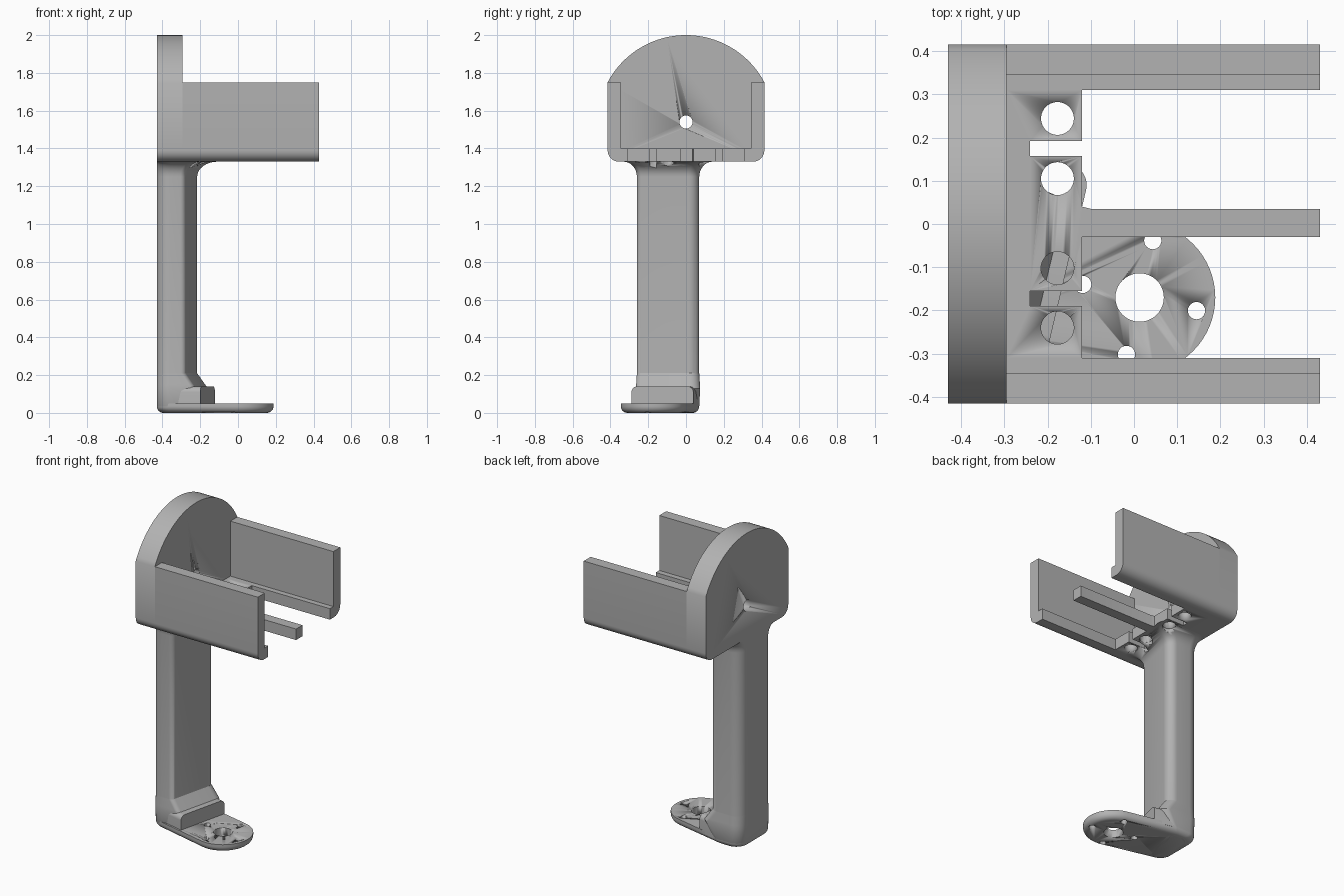
import bpy, bmesh, math
from mathutils import Vector

if "Cube" in bpy.data.objects:
    bpy.data.objects.remove(bpy.data.objects["Cube"])

grey = bpy.data.materials.new("plain grey")
grey.diffuse_color = (0.45, 0.45, 0.45, 1)
grey.use_nodes = True
grey.node_tree.nodes["Principled BSDF"].inputs["Base Color"].default_value = grey.diffuse_color


def finish(name, bm, smooth=True):
    bmesh.ops.recalc_face_normals(bm, faces=bm.faces)
    me = bpy.data.meshes.new(name)
    bm.to_mesh(me)
    bm.free()
    ob = bpy.data.objects.new(name, me)
    bpy.context.collection.objects.link(ob)
    me.materials.append(grey)
    if smooth:
        bpy.ops.object.select_all(action='DESELECT')
        bpy.context.view_layer.objects.active = ob
        ob.select_set(True)
        bpy.ops.object.shade_smooth_by_angle(angle=math.radians(30))
    return ob


def prism(name, pts, place, a, b):
    """Extrude a 2D outline; place(p, q, t) maps it into space."""
    bm = bmesh.new()
    lo, hi = [[bm.verts.new(place(p, q, t)) for p, q in pts] for t in (a, b)]
    n = len(pts)
    bm.faces.new(lo)
    bm.faces.new(hi)
    for i in range(n):
        bm.faces.new((lo[i], lo[(i + 1) % n], hi[(i + 1) % n], hi[i]))
    return finish(name, bm)


def along_x(y, z, x):
    return (x, y, z)


def along_z(x, y, z):
    return (x, y, z)


def arc(cx, cy, r, a0, a1, n):
    return [(cx + r * math.cos(math.radians(a0 + (a1 - a0) * i / n)),
             cy + r * math.sin(math.radians(a0 + (a1 - a0) * i / n))) for i in range(n + 1)]


def circle(cx, cy, r, n=40):
    return arc(cx, cy, r, 0, 360, n)[:-1]


def rounded(corners, radii, n=8):
    """Round the corners of a convex outline with tangent arcs."""
    out = []
    for i, c in enumerate(corners):
        c = Vector(c)
        d0 = (Vector(corners[i - 1]) - c).normalized()
        d1 = (Vector(corners[(i + 1) % len(corners)]) - c).normalized()
        half = d0.angle(d1) / 2
        r = radii[i]
        mid = c + (d0 + d1).normalized() * (r / math.sin(half))
        p0 = c + d0 * (r / math.tan(half)) - mid
        p1 = c + d1 * (r / math.tan(half)) - mid
        sweep = p0.angle_signed(p1)
        for k in range(n + 1):
            t = -sweep * k / n
            out.append((mid.x + p0.x * math.cos(t) - p0.y * math.sin(t),
                        mid.y + p0.x * math.sin(t) + p0.y * math.cos(t)))
    return out


def cut(ob, cutters):
    for c in cutters:
        c.hide_render = True
        c.hide_viewport = True
        m = ob.modifiers.new("hole", 'BOOLEAN')
        m.operation = 'DIFFERENCE'
        m.solver = 'EXACT'
        m.object = c


# Arched back plate with a centre hole
half = 0.415
rise = 0.25
R = (half ** 2 + rise ** 2) / (2 * rise)
a = math.degrees(math.asin(half / R))
outline = arc(0, 2 - R, R, 90 - a, 90 + a, 40)
outline += arc(-half + 0.06, 1.39, 0.06, 180, 270, 8) + arc(half - 0.06, 1.39, 0.06, 270, 360, 8)
plate = prism("back_plate", outline, along_x, -0.43, -0.295)
cut(plate, [prism("plate_hole_cutter", circle(0, 1.54, 0.035), along_x, -0.6, 0)])

# Side walls with an inner bottom lip
for side, s in (("front", -1), ("rear", 1)):
    prof = [(0.31, 1.33)] + arc(half - 0.06, 1.39, 0.06, 270, 360, 8)
    prof += [(half, 1.75), (0.345, 1.75), (0.345, 1.40), (0.31, 1.40)]
    prism(side + "_wall", [(s * y, z) for y, z in prof], along_x, -0.295, 0.43)

# Slotted floor with the middle bar
f, sl = -0.12, -0.24
floor = prism("cradle_floor", [
    (-0.295, -0.31), (f, -0.31), (f, -0.19), (sl, -0.19), (sl, -0.155), (f, -0.155),
    (f, -0.03), (0.43, -0.03), (0.43, 0.035), (-0.1, 0.035), (f, 0.04),
    (f, 0.157), (sl, 0.157), (sl, 0.192), (f, 0.192), (f, 0.31), (-0.295, 0.31)],
    along_z, 1.33, 1.40)
screw_cutters = [prism("screw_hole_cutter", circle(-0.177, y, 0.038), along_z, 1.2, 1.5)
                 for y in (0.244, 0.105, -0.102, -0.24)]
cut(floor, screw_cutters)


# Column section: flat back, slanted front face, offset by o
def section(o, front, side):
    def fx(y):
        return -0.21 + 0.24 * (y - 0.04) + front
    y0, y1 = -0.26 - side, 0.07 + side
    x0 = -0.43 + o
    return rounded([(x0, y0), (fx(y0), y0), (fx(y1), y1), (x0, y1)], [0.07, 0.03, 0.05, 0.07])


# Column lofted through a bottom blend and a flared top
levels = [(0.0, 0.03, -0.03, -0.03), (0.012, 0.01, -0.01, -0.01), (0.035, 0, 0, 0),
          (0.13, 0, 0.055, 0.005)]
for i in range(1, 7):
    t = math.radians(15 * i)
    levels.append((0.13 + 0.08 * math.sin(t), 0, 0.055 * (1 - math.sin(t)), 0.005 * (1 - math.sin(t))))
for i in range(0, 9):
    t = math.radians(90 * i / 8)
    k = 1 - math.cos(t)
    levels.append((1.25 + 0.08 * math.sin(t), 0, 0.09 * k, 0.07 * k))
bm = bmesh.new()
rings = [[bm.verts.new((x, y, z)) for x, y in section(o, fr, sd)] for z, o, fr, sd in levels]
bm.faces.new(rings[0])
bm.faces.new(rings[-1])
for lo, hi in zip(rings, rings[1:]):
    for i in range(len(lo)):
        j = (i + 1) % len(lo)
        bm.faces.new((lo[i], lo[j], hi[j], hi[i]))
column = finish("column", bm)
slot = prism("slot_cutter", [(sl, -0.19), (0, -0.19), (0, -0.155), (sl, -0.155)], along_z, 1.2, 1.5)
cut(column, screw_cutters + [slot])

# Foot plate: round pad blended into the column base, bottom edge rounded
pad = (0.013, -0.17)
bm = bmesh.new()
for i in range(7):
    t = math.radians(15 * i)
    o, z = 0.035 * (1 - math.sin(t)), 0.035 * (1 - math.cos(t))
    for x, y in circle(*pad, 0.175 - o, 64) + section(o, -o, -o):
        bm.verts.new((x, y, z))
for x, y in circle(*pad, 0.175, 64) + section(0, 0, 0):
    bm.verts.new((x, y, 0.05))
res = bmesh.ops.convex_hull(bm, input=bm.verts)
bmesh.ops.delete(bm, geom=[v for v in bm.verts if not v.link_faces], context='VERTS')
bmesh.ops.dissolve_limit(bm, angle_limit=0.01, verts=bm.verts, edges=bm.edges)
foot = finish("foot_plate", bm)
holes = [prism("pad_hole_cutter", circle(*pad, 0.056), along_z, -0.1, 0.2)]
for k in range(4):
    t = math.radians(-13 + 90 * k)
    holes.append(prism("pad_screw_cutter", circle(pad[0] + 0.135 * math.cos(t), pad[1] + 0.135 * math.sin(t),
                                                  0.02, 24), along_z, -0.1, 0.2))
cut(foot, holes)

# Step block where the column meets the foot
u = Vector((0.974, -0.23))
v = Vector((0.23, 0.974))


def along_u(w, z, t):
    p = Vector((-0.161, -0.125)) + v * w + u * t
    return (p.x, p.y, z)


step = [(-0.168, 0.03)] + arc(-0.138, 0.11, 0.03, 180, 90, 8) + arc(0.138, 0.11, 0.03, 90, 0, 8) + [(0.168, 0.03)]
block = prism("step_block", step, along_u, -0.12, 0)
cut(block, [holes[3]])
